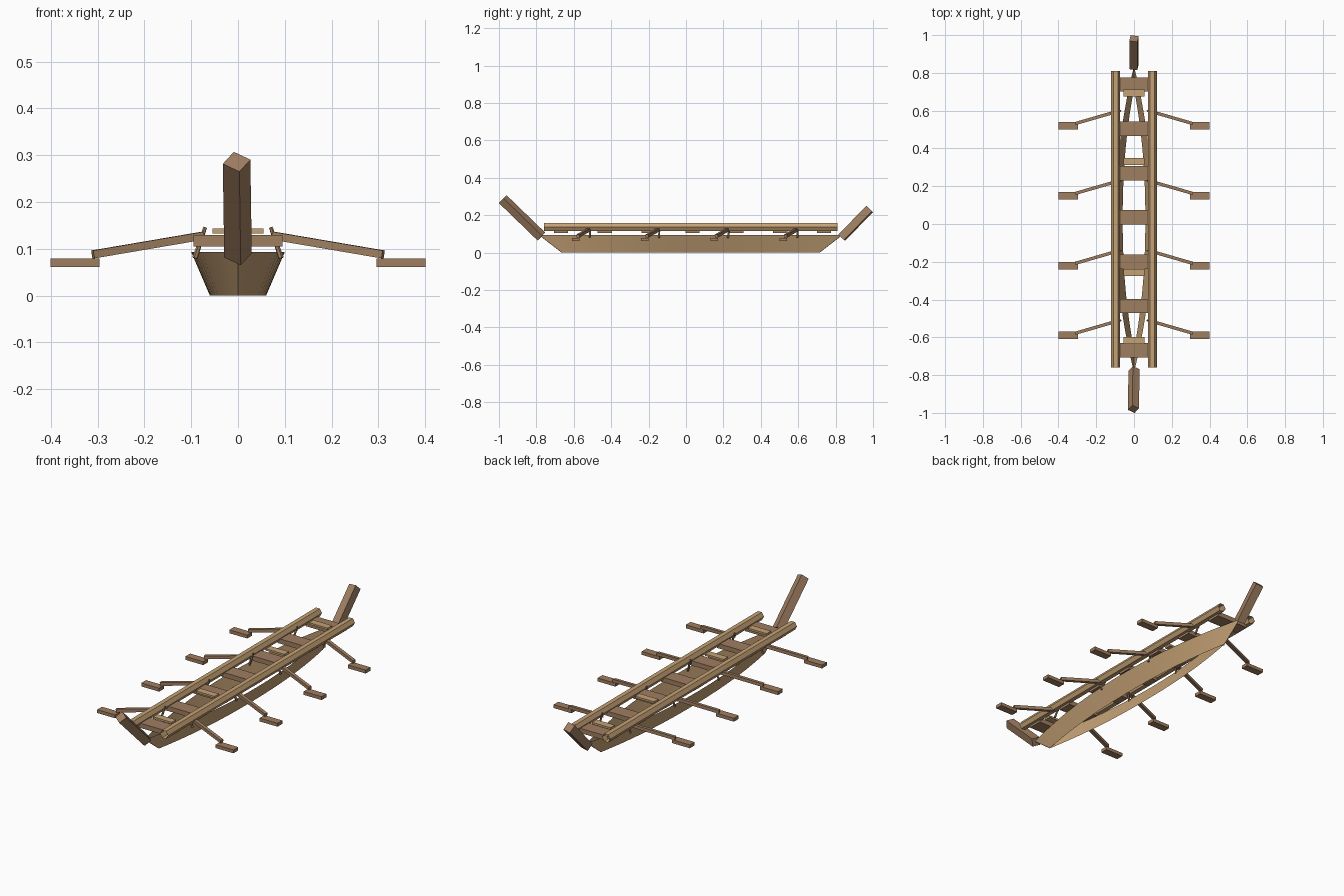
import bpy, bmesh, math
from mathutils import Vector, Matrix

cube = bpy.data.objects.get("Cube")
if cube:
    bpy.data.objects.remove(cube, do_unlink=True)


def material(name, rgb):
    m = bpy.data.materials.new(name)
    m.use_nodes = True
    m.diffuse_color = (*rgb, 1)
    m.node_tree.nodes["Principled BSDF"].inputs["Base Color"].default_value = (*rgb, 1)
    return m


tan = material("tan wood", (0.56, 0.36, 0.18))
brown = material("brown wood", (0.35, 0.21, 0.12))


def finish(name, bm, mat):
    mesh = bpy.data.meshes.new(name)
    bm.to_mesh(mesh)
    bm.free()
    mesh.materials.append(mat)
    ob = bpy.data.objects.new(name, mesh)
    bpy.context.collection.objects.link(ob)
    return ob


def box(name, centre, size, mat):
    bm = bmesh.new()
    bmesh.ops.create_cube(bm, size=1, matrix=Matrix.Translation(centre) @ Matrix.Diagonal((*size, 1)))
    return finish(name, bm, mat)


def beam(name, a, b, r1, r2, sides, mat, roll=0, caps=True):
    """Prism running from point a to point b."""
    a, b = Vector(a), Vector(b)
    turn = (b - a).to_track_quat('Z', 'Y').to_matrix().to_4x4()
    bm = bmesh.new()
    bmesh.ops.create_cone(bm, cap_ends=caps, segments=sides, radius1=r1, radius2=r2,
                          depth=(b - a).length,
                          matrix=Matrix.Translation((a + b) / 2) @ turn
                          @ Matrix.Rotation(math.radians(roll), 4, 'Z'))
    return finish(name, bm, mat)


# Hull: two thin curved walls, open above and below
MID = 0.025
STEPS = 32
bm = bmesh.new()
for side in (-1, 1):
    rows = []
    for i in range(STEPS + 1):
        t = math.sin(math.pi * (i / STEPS - 0.5))
        top = bm.verts.new((side * 0.1 * (1 - t * t), MID + 0.81 * t, 0.093))
        low = bm.verts.new((side * 0.06 * (1 - abs(t) ** 2.2), MID + 0.69 * t, 0))
        rows.append((low, top))
    for (a, b), (c, d) in zip(rows, rows[1:]):
        bm.faces.new((a, c, d, b) if side > 0 else (a, b, d, c))
bmesh.ops.remove_doubles(bm, verts=bm.verts, dist=0.0005)
for f in bm.faces:
    f.smooth = True
finish("hull", bm, tan)

# Cross seats and the narrow raised benches
for i in range(7):
    box(f"seat_{i + 1}", (0, 0.035 + 0.2345 * (i - 3), 0.117), (0.19, 0.076, 0.025), brown)
for i, y in enumerate((-0.617, -0.257, 0.33, 0.693)):
    box(f"bench_{i + 1}", (0, y, 0.138), (0.11, 0.037, 0.01), tan)

# Rails, oars and oar pegs on both sides
for side, label in ((1, "left"), (-1, "right")):
    beam(label + "_rail", (side * 0.097, MID - 0.785, 0.137), (side * 0.097, MID + 0.785, 0.137),
         0.0235, 0.0235, 6, tan, roll=30, caps=False)
    for i in range(4):
        y = 0.52 - 0.37 * i
        beam(f"{label}_oar_shaft_{i + 1}", (side * 0.075, y + 0.08, 0.128),
             (side * 0.31, y + 0.012, 0.088), 0.012, 0.012, 4, brown, roll=45)
        box(f"{label}_oar_blade_{i + 1}", (side * 0.348, y, 0.07), (0.105, 0.04, 0.018), brown)
        beam(f"{label}_oar_peg_{i + 1}", (side * 0.092, y + 0.075, 0.08),
             (side * 0.07, y + 0.08, 0.146), 0.006, 0.004, 6, brown)

# Raked end posts
beam("front_post", (0, -0.773, 0.086), (-0.003, -0.98, 0.286), 0.03, 0.03, 4, brown, roll=12)
beam("back_post", (0, 0.832, 0.08), (0, 0.982, 0.233), 0.03, 0.03, 4, brown, roll=35)
